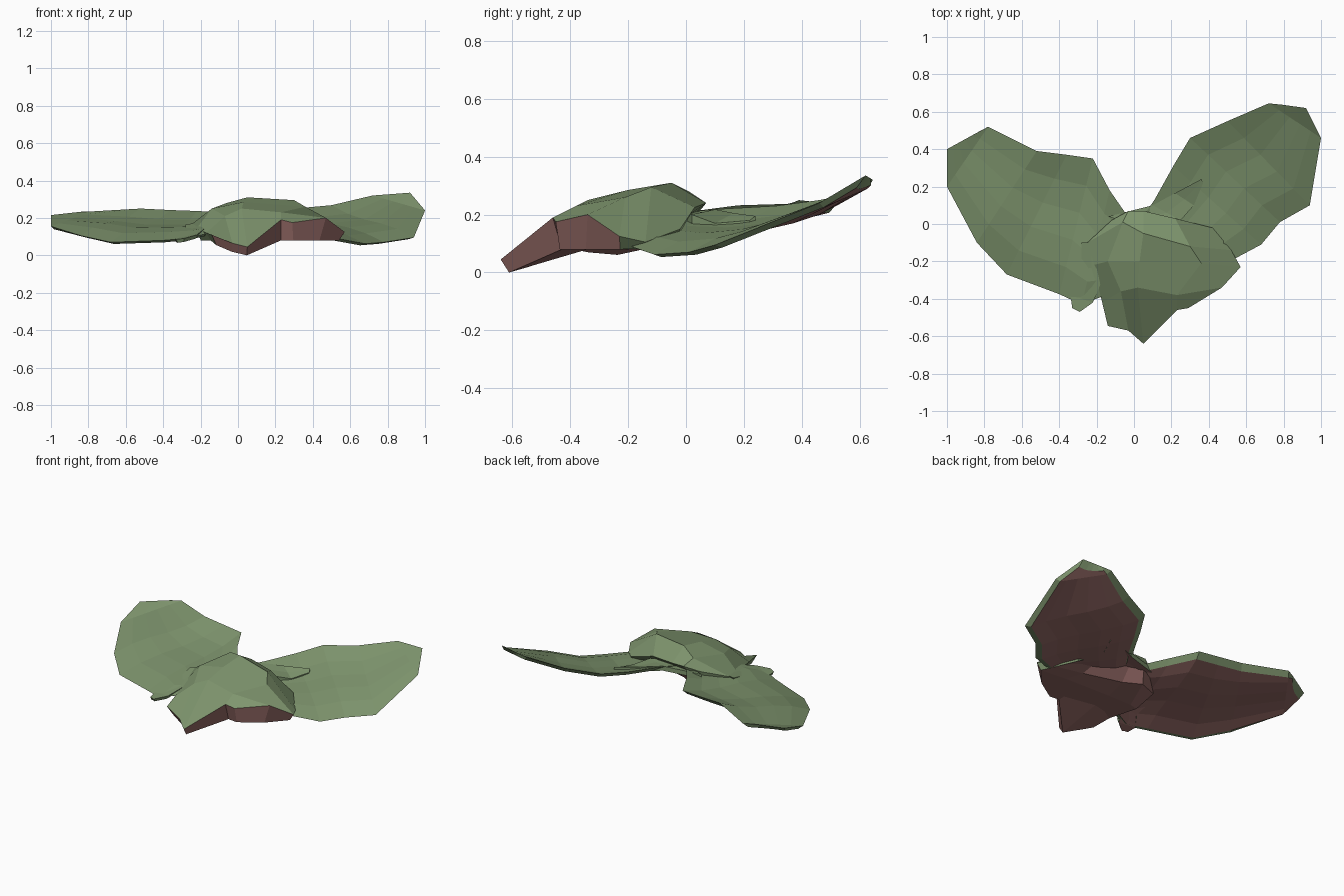
import bpy, bmesh, math
from mathutils import Vector

if "Cube" in bpy.data.objects:
    bpy.data.objects.remove(bpy.data.objects["Cube"])

def mat(name, rgb):
    m = bpy.data.materials.new(name)
    m.diffuse_color = (*rgb, 1)
    m.use_nodes = True
    m.node_tree.nodes["Principled BSDF"].inputs["Base Color"].default_value = m.diffuse_color
    return m

GREEN = mat("leaf green", (0.21, 0.30, 0.155))
MAROON = mat("maroon underside", (0.27, 0.13, 0.12))

def sheet(name, top, bottom, rim_rule):
    """Closed shell from two matching point grids: green top, maroon underside."""
    bm = bmesh.new()
    T = [[bm.verts.new(p) for p in row] for row in top]
    B = [[bm.verts.new(p) for p in row] for row in bottom]
    n, m = len(T), len(T[0])
    for i in range(n - 1):
        for j in range(m - 1):
            for g, k in ((T, 0), (B, 1)):
                f = bm.faces.new((g[i][j], g[i + 1][j], g[i + 1][j + 1], g[i][j + 1]))
                f.material_index = k
    ring = ([(0, j) for j in range(m - 1)] + [(i, m - 1) for i in range(n - 1)]
            + [(n - 1, j) for j in range(m - 1, 0, -1)] + [(i, 0) for i in range(n - 1, 0, -1)])
    for (a, b), (c, d) in zip(ring, ring[1:] + ring[:1]):
        f = bm.faces.new((T[a][b], T[c][d], B[c][d], B[a][b]))
        f.material_index = rim_rule(a, b, c, d)
    bmesh.ops.recalc_face_normals(bm, faces=bm.faces[:])
    me = bpy.data.meshes.new(name)
    bm.to_mesh(me)
    bm.free()
    me.materials.append(GREEN)
    me.materials.append(MAROON)
    ob = bpy.data.objects.new(name, me)
    bpy.context.collection.objects.link(ob)
    return ob

def underside(top, drop, inset, edge_drop):
    """Copy of a grid, lowered, with its border pulled in towards the next row."""
    n, m = len(top), len(top[0])
    out = []
    for i, r in enumerate(top):
        row = []
        for j, p in enumerate(r):
            ni, nj = min(max(i, 1), n - 2), min(max(j, 1), m - 2)
            q = p - Vector((0, 0, drop if (ni, nj) == (i, j) else edge_drop))
            for t in {(ni, j), (i, nj)} - {(i, j)}:
                d = top[t[0]][t[1]] - p
                q += d.normalized() * min(inset, d.length * 0.4)
            row.append(q)
        out.append(row)
    return out

def leaf(name, rows, wave, n=5, drop=0.022, inset=0.04, edge_drop=0.022):
    """Leaf lofted between its inner and outer edges, with a slight S-wave across."""
    grid = []
    for k, (a, b) in enumerate(rows):
        a, b = Vector(a), Vector(b)
        s = 0 if k > len(rows) - 3 else wave
        grid.append([a.lerp(b, j / n) - Vector((0, 0, s * math.sin(2 * math.pi * j / n)))
                     for j in range(n + 1)])
    return sheet(name, grid, underside(grid, drop, inset, edge_drop), lambda *_: 0)

# two broad side leaves: (inner edge, outer edge) from base to tip
leaf("right_leaf", [
    ((.02, .00, .21), (.40, -.28, .13)),
    ((.11, .13, .22), (.53, -.19, .09)),
    ((.21, .31, .23), (.68, -.11, .062)),
    ((.30, .46, .25), (.78, .01, .07)),
    ((.50, .55, .268), (.94, .10, .095)),
    ((.72, .645, .32), (1.0, .46, .24)),
    ((.79, .638, .325), (.92, .62, .335))], 0.012)
leaf("left_leaf", [
    ((-.04, .05, .215), (-.15, -.38, .12)),
    ((-.13, .18, .232), (-.28, -.43, .09)),
    ((-.22, .35, .237), (-.40, -.375, .08)),
    ((-.36, .37, .242), (-.68, -.27, .07)),
    ((-.52, .39, .25), (-.84, -.10, .105)),
    ((-.78, .52, .235), (-1.0, .20, .155)),
    ((-.84, .488, .233), (-1.0, .40, .215))], 0.015)

# central raised hump, rows from back to front, sinking into the leaves at the sides
hump = [
    [(-.12, .02, .21), (-.03, .07, .24), (.05, .07, .24), (.22, .03, .225), (.42, -.02, .15)],
    [(-.25, -.10, .165), (-.06, .01, .28), (.05, -.05, .31), (.30, -.12, .295), (.52, -.14, .105)],
    [(-.22, -.22, .145), (-.14, -.20, .25), (.03, -.20, .285), (.36, -.21, .26), (.57, -.23, .125)],
    [(-.17, -.42, .12), (-.07, -.36, .21), (.02, -.34, .25), (.23, -.38, .23), (.47, -.34, .20)],
    [(-.14, -.545, .11), (-.03, -.57, .065), (.05, -.64, .045), (.23, -.46, .19), (.29, -.45, .175)]]
hump = [[Vector(p) for p in r] for r in hump]
low = underside(hump, 0.045, 0.035, 0.045)
for i, r in enumerate(low):
    for j, p in enumerate(r):
        if i > 1 or 0 < j < 4 and i > 0:
            p.z = min(p.z, 0.08 if i > 1 else 0.10)
low[4][2].z, low[4][1].z = 0.0, 0.02
# front and right walls show the maroon underside
sheet("central_hump", hump, low, lambda a, b, c, d:
      1 if (a == 4 and c == 4) or (b == 4 and d == 4 and max(a, c) > 2) else 0)

# small folds where the leaves tuck under the hump
leaf("right_fold", [
    ((-.14, .04, .205), (.06, -.02, .22)),
    ((.10, .10, .218), (.25, .02, .20)),
    ((.22, .165, .205), (.32, .10, .17)),
    ((.36, .24, .195), (.37, .22, .18))], 0, 2, 0.02, 0.0, 0.03)
leaf("left_fold", [
    ((-.28, -.10, .165), (-.18, -.10, .18)),
    ((-.28, -.30, .12), (-.17, -.30, .15)),
    ((-.34, -.38, .09), (-.22, -.42, .11)),
    ((-.33, -.45, .085), (-.29, -.47, .09))], 0, 2, 0.02, 0.01, 0.02)
